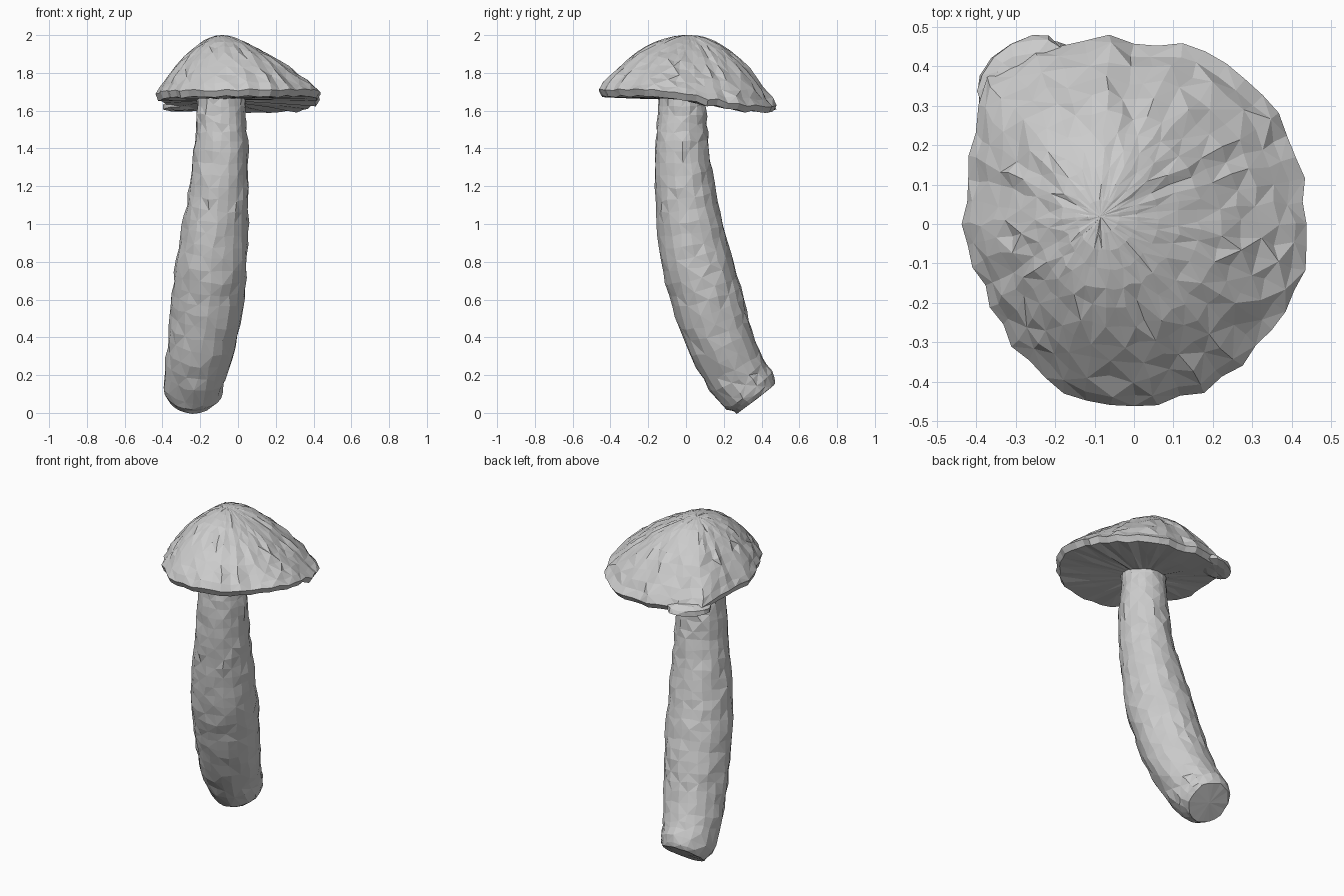
import bpy, math, random
from mathutils import Vector

if "Cube" in bpy.data.objects:
    bpy.data.objects.remove(bpy.data.objects["Cube"])

random.seed(4)


def jit(a):
    return random.uniform(-a, a)


def spline(rows, u, closed=False):
    """Catmull-Rom sample of a list of tuples, u measured in rows."""
    n = len(rows)
    i = int(math.floor(u)) if closed else min(int(u), n - 2)
    t = u - i
    k = (lambda j: j % n) if closed else (lambda j: max(0, min(n - 1, j)))
    p = [rows[k(i + d)] for d in (-1, 0, 1, 2)]
    return [0.5 * (2 * b + (c - a) * t + (2 * a - 5 * b + 4 * c - d) * t * t
                   + (3 * b - a - 3 * c + d) * t ** 3) for a, b, c, d in zip(*p)]


def skin(name, rings, start, end):
    """Triangulated skin over equal rings, closed by a point at both ends."""
    n = len(rings[0])
    verts = [v for r in rings for v in r] + [start, end]
    s, e = len(verts) - 2, len(verts) - 1
    last = (len(rings) - 1) * n
    faces = []
    for j in range(n):
        k = (j + 1) % n
        faces += [(s, k, j), (e, last + j, last + k)]
        for i in range(len(rings) - 1):
            a, b, c, d = i * n + j, i * n + k, (i + 1) * n + k, (i + 1) * n + j
            faces += [(a, b, c), (a, c, d)] if (i + j) % 2 else [(a, b, d), (b, c, d)]
    me = bpy.data.meshes.new(name)
    me.from_pydata([tuple(v) for v in verts], [], faces)
    me.validate()
    ob = bpy.data.objects.new(name, me)
    bpy.context.collection.objects.link(ob)
    return ob


# Stem: x, y, z, radius along a curved centre line
path = [(-.24, .37, .075, .125), (-.238, .335, .12, .153), (-.228, .27, .2, .163),
        (-.188, .175, .4, .178), (-.16, .115, .6, .188), (-.14, .058, .8, .187),
        (-.117, .02, 1.0, .172), (-.1, -.008, 1.2, .156), (-.09, -.022, 1.4, .142),
        (-.09, -.02, 1.56, .13), (-.09, -.02, 1.7, .125)]
rings = []
us = [0, .5, 1, 1.5] + [2 + i * 8 / 27 for i in range(28)]
for u in us:
    x, y, z, r = spline(path, u)
    lo, hi = spline(path, max(0, u - .2)), spline(path, min(10, u + .2))
    axis = (Vector(hi[:3]) - Vector(lo[:3])).normalized()
    side = Vector((1, 0, 0))
    side = (side - axis * side.dot(axis)).normalized()
    up = axis.cross(side)
    ring = []
    for j in range(20):
        a = math.tau * (j + jit(.12)) / 20
        rr = r * 1.006 + jit(.006)
        ring.append(Vector((x, y, z)) + side * rr * math.cos(a) + up * rr * math.sin(a)
                    + axis * jit(.008 if u > 1 else .002))
    rings.append(ring)
skin("stem", rings, Vector((-.243, .373, .072)), Vector((-.09, -.02, 1.72)))

# Cap: rim radius, rim underside height and dome exponent every 22.5 degrees
rim = [(.44, 1.65, 1.4), (.44, 1.62, 1.45), (.465, 1.595, 1.6), (.47, 1.585, 1.8),
       (.467, 1.585, 2.0), (.495, 1.595, 2.0), (.515, 1.615, 1.9), (.448, 1.645, 1.8),
       (.43, 1.66, 1.8), (.415, 1.665, 1.9), (.435, 1.67, 2.0), (.463, 1.672, 2.1),
       (.46, 1.672, 2.1), (.455, 1.675, 2.0), (.445, 1.68, 1.7), (.445, 1.675, 1.5)]
apex = Vector((-.085, .02, 2.0))
N = 48
edge = []
for j in range(N):
    r, z, p = spline(rim, j * 16 / N, True)
    a = math.tau * j / N
    r += jit(.011)
    edge.append((Vector((r * math.cos(a), r * math.sin(a), z + jit(.008))), p))
under, dome = [], []
hub = Vector((-.09, -.02, 1.66))
for t in (.3, .62, .96):
    under.append([hub.lerp(q, t) + Vector((0, 0, jit(.003))) for q, p in edge])
for t in (1, .94, .86, .77, .68, .58, .48, .38, .28, .18, .09):
    ring = []
    for q, p in edge:
        base = q.z + .035
        v = apex.lerp(q, t)
        v.z = base + (apex.z - base) * (1 - t ** p)
        if t < 1:
            amp = .010 * t + .001
            v += Vector((jit(amp), jit(amp), jit(amp * .8)))
        ring.append(v)
    dome.append(ring)
skin("cap", under + dome, hub, apex)

# Torn flap under the back left of the rim
rings = []
for s, dz in ((.6, -.012), (1, 0), (.96, .025), (.6, .045)):
    ring = []
    for j in range(14):
        a = math.tau * j / 14
        u, v = .125 * s * math.cos(a), .085 * s * math.sin(a)
        ring.append(Vector((-.285 + .80 * u - .6 * v + jit(.006),
                            .375 + .6 * u + .80 * v + jit(.006),
                            1.612 + dz - .1 * v + jit(.004))))
    rings.append(ring)
skin("cap_flap", rings, Vector((-.285, .375, 1.60)), Vector((-.285, .375, 1.66)))
